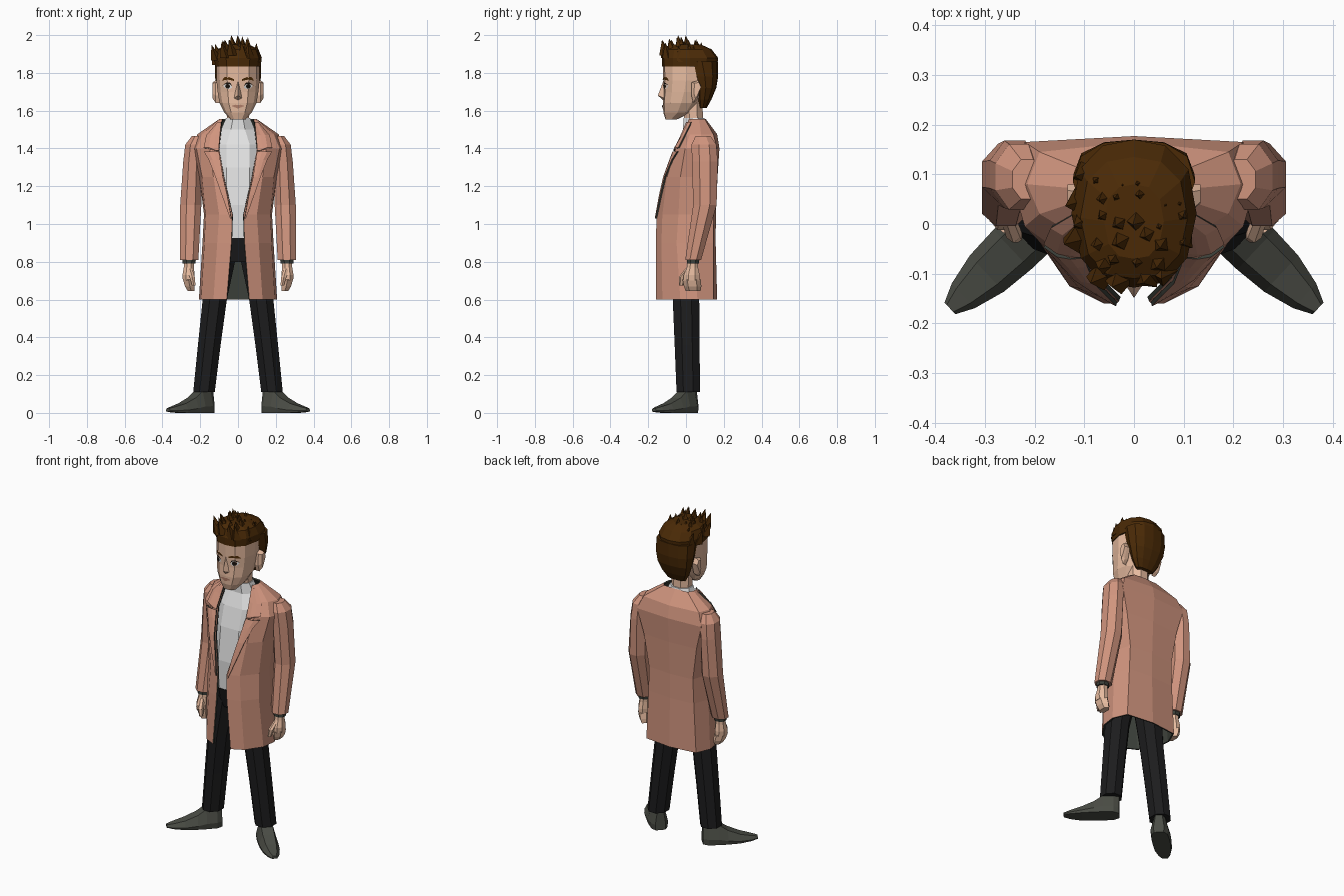
import bpy, bmesh, math, random
from mathutils import Vector
from mathutils.bvhtree import BVHTree

random.seed(4)


def mat(name, r, g, b):
    m = bpy.data.materials.new(name)
    m.diffuse_color = [(c / 255) ** 2.2 for c in (r, g, b)] + [1]
    return m


COAT = mat("coat_tan", 207, 147, 125)
LINING = mat("lining_dark", 62, 66, 60)
SKIN = mat("skin", 230, 186, 158)
HAIR = mat("hair_brown", 76, 46, 15)
SHIRT = mat("shirt_white", 226, 226, 226)
TROUSER = mat("trouser_black", 34, 34, 35)
SHOE = mat("shoe_grey", 76, 78, 71)
LIP = mat("lip", 176, 126, 106)
EYE = mat("eye_white", 235, 235, 235)
PUPIL = mat("pupil_dark", 30, 24, 20)


def finish(name, bm, mats, mirror=False, thick=0):
    me = bpy.data.meshes.new(name)
    bm.to_mesh(me)
    ob = bpy.data.objects.new(name, me)
    bpy.context.collection.objects.link(ob)
    for m in mats:
        me.materials.append(m)
    if mirror:
        ob.modifiers.new("mirror", 'MIRROR')
    if thick:
        s = ob.modifiers.new("thickness", 'SOLIDIFY')
        s.thickness, s.offset = thick, -1
        s.material_offset = s.material_offset_rim = 1
    return ob


def grid(bm, rows, closed):
    vs = [[bm.verts.new(p) for p in r] for r in rows]
    n = len(rows[0])
    for a, b in zip(vs, vs[1:]):
        for j in range(n if closed else n - 1):
            k = (j + 1) % n
            bm.faces.new((a[j], a[k], b[k], b[j]))
    return vs


def loft(name, rings, m, mirror=False):
    bm = bmesh.new()
    vs = grid(bm, rings, True)
    bm.faces.new(vs[0])
    bm.faces.new(vs[-1])
    bmesh.ops.recalc_face_normals(bm, faces=bm.faces)
    tree = BVHTree.FromBMesh(bm)
    finish(name, bm, [m], mirror)
    return tree


def octa(z, cx, cy, rx, ry, n=8):
    k = 1 / math.cos(math.pi / n)
    return [(cx + rx * k * math.cos((i + .5) * math.tau / n),
             cy + ry * k * math.sin((i + .5) * math.tau / n), z) for i in range(n)]


OUT = [(0, -1), (.5, -.93), (.85, -.6), (1, 0), (.87, .6), (.5, .92), (0, 1)]
OUT += [(-x, y) for x, y in OUT[5:0:-1]]


def skull(z, hw, yf, yb):
    return [(x * hw, (yf + yb) / 2 + y * (yb - yf) / 2, z) for x, y in OUT]


# Coat body: half sections from front edge round to back centre
coat = [
    (.60, (.06, -.16), (.13, -.125), (.195, -.03), (.207, .06), (.17, .145), (0, .165)),
    (.90, (.035, -.16), (.11, -.13), (.178, -.05), (.188, .05), (.155, .145), (0, .157)),
    (1.05, (.03, -.155), (.10, -.125), (.172, -.04), (.18, .05), (.15, .147), (0, .158)),
    (1.25, (.075, -.11), (.13, -.10), (.19, -.03), (.205, .06), (.18, .155), (0, .167)),
    (1.40, (.10, -.05), (.15, -.055), (.22, -.005), (.245, .08), (.22, .165), (0, .177)),
    (1.475, (.092, -.015), (.14, -.01), (.19, .02), (.215, .08), (.19, .145), (0, .165)),
    (1.555, (.085, .015), (.095, .03), (.1, .05), (.1, .07), (.08, .10), (0, .105))]
bm = bmesh.new()
grid(bm, [[(x, y, r[0]) for x, y in r[1:]] for r in coat], False)
coat_tree = BVHTree.FromBMesh(bm)
finish("coat_body", bm, [COAT, LINING], True, .009)


def on(tree, x, z, off):
    hit = tree.ray_cast(Vector((x, -1, z)), Vector((0, 1, 0)))[0]
    if hit is None:
        hit = tree.find_nearest(Vector((x, -.05, z)))[0]
    return (x, hit.y - off, z)


# Lapels and collar: strips laid on the coat front (height, inner x, outer x)
strips = {
    "lapel": [(1.03, .036, .042), (1.15, .057, .085), (1.25, .08, .12), (1.34, .094, .155), (1.385, .101, .182)],
    "collar": [(1.39, .101, .125), (1.405, .101, .182), (1.47, .096, .168), (1.54, .089, .108)]}
for name, rows in strips.items():
    bm = bmesh.new()
    grid(bm, [[on(coat_tree, a + (b - a) * t, z, .012) for t in (0, .33, .67, 1)]
              for z, a, b in rows], False)
    finish(name, bm, [COAT, LINING], True, .009)

# Sleeves and shirt cuffs
loft("sleeve", [octa(*r) for r in (
    (1.465, .215, .09, .03, .04), (1.42, .232, .095, .047, .066), (1.33, .24, .1, .05, .068),
    (1.1, .25, .1, .056, .062), (.81, .258, .038, .048, .042))], COAT, True)
loft("cuff", [octa(.82, .258, .038, .036, .034), octa(.79, .26, .036, .034, .032)], LINING, True)

# Hands: palm, curled fingers, thumb
loft("palm", [octa(*r) for r in (
    (.81, .258, .036, .026, .026), (.77, .26, .034, .027, .03), (.73, .262, .03, .032, .042),
    (.70, .262, .03, .03, .042))], SKIN, True)
loft("fingers", [octa(*r, 6) for r in (
    (.705, .262, .03, .029, .042), (.67, .255, .035, .026, .04), (.645, .248, .038, .018, .034))], SKIN, True)
loft("thumb", [octa(*r, 6) for r in (
    (.765, .255, .015, .012, .015), (.72, .243, -.018, .014, .017), (.675, .234, -.026, .009, .01))], SKIN, True)

# Trousers
loft("trouser_leg", [octa(*r) for r in (
    (.11, .18, .012, .057, .062), (.36, .152, .006, .06, .066), (.6, .123, 0, .064, .07),
    (.86, .083, .01, .08, .085))], TROUSER, True)
loft("trouser_waist", [octa(.80, 0, .01, .11, .08), octa(.86, 0, .015, .15, .1),
                       octa(.925, 0, .02, .145, .123)], TROUSER)

# Shoes: cross-sections along the foot, toes turned out (distance, half width, height)
d, side = Vector((.727, -.687, 0)), Vector((.687, .727, 0))
rings = []
for t, w, h, z in ((-.05, .03, .115, 0), (-.02, .05, .118, 0), (.04, .055, .115, 0), (.09, .055, .08, 0),
                   (.16, .05, .05, 0), (.225, .034, .033, .004), (.262, .016, .024, .008)):
    c = Vector((.18, .01, 0)) + d * t
    rings.append([c + side * (u * w) + Vector((0, 0, z + v * (h - z)))
                  for u, v in ((-.9, 0), (.9, 0), (1, .3), (.6, 1), (-.6, 1), (-1, .3))])
loft("shoe", rings, SHOE, True)

# Shirt with high collar, and neck
loft("shirt", [octa(*r) for r in (
    (.915, 0, .02, .14, .12), (1.1, 0, .02, .15, .125), (1.3, 0, .035, .15, .115),
    (1.42, 0, .05, .15, .098), (1.5, 0, .05, .09, .065), (1.56, 0, .042, .064, .056))], SHIRT)
loft("neck", [octa(1.53, 0, .04, .057, .05), octa(1.68, 0, .035, .057, .052)], SKIN)

# Head
head = loft("head", [skull(*r) for r in (
    (1.553, .04, -.108, -.05), (1.59, .072, -.12, .03), (1.64, .098, -.122, .07), (1.70, .108, -.118, .1),
    (1.76, .114, -.12, .12), (1.84, .114, -.122, .13), (1.9, .09, -.09, .12))], SKIN)
loft("ear", [[(x, y, z) for y, z in ((.03, 1.75), (.065, 1.76), (.08, 1.73), (.06, 1.66), (.04, 1.64), (.028, 1.68))]
             for x in (.095, .118)] +
     [[(.134, y, z) for y, z in ((.045, 1.745), (.068, 1.75), (.08, 1.725), (.06, 1.68), (.05, 1.665), (.042, 1.69))]],
     SKIN, True)
bm = bmesh.new()
for p in ((0, -.119, 1.76), (0, -.149, 1.68), (0, -.12, 1.655), (.024, -.112, 1.665), (-.024, -.112, 1.665)):
    bm.verts.new(p)
bmesh.ops.convex_hull(bm, input=bm.verts)
finish("nose", bm, [SKIN])

# Painted face details: thin plates laid on the head


def plate(name, pts, m, off, mirror=True):
    bm = bmesh.new()
    bm.faces.new([bm.verts.new(on(head, x, z, off)) for x, z in pts])
    finish(name, bm, [m], mirror)


plate("eye", [(.03, 1.722), (.045, 1.714), (.066, 1.717), (.078, 1.732), (.06, 1.744), (.042, 1.741)], EYE, .004)
plate("iris", [(.055 + .013 * math.cos(a), 1.729 + .013 * math.sin(a))
               for a in [i * math.tau / 8 for i in range(8)]], PUPIL, .007)
plate("eyelid", [(.028, 1.728), (.044, 1.741), (.062, 1.742), (.082, 1.734), (.062, 1.749), (.042, 1.748)], PUPIL, .006)
plate("eyebrow", [(.02, 1.757), (.055, 1.765), (.088, 1.758), (.07, 1.778), (.045, 1.777), (.02, 1.766)], HAIR, .006)
plate("mouth", [(-.036, 1.625), (0, 1.611), (.036, 1.625), (.012, 1.632), (0, 1.629), (-.012, 1.632)], LIP, .005, False)

# Hair: back shell, crown and spikes
loft("hair_back", [skull(*r) for r in (
    (1.615, .06, .07, .11), (1.66, .09, .06, .135), (1.72, .113, .05, .16),
    (1.78, .122, .03, .17), (1.86, .123, 0, .17))], HAIR)
loft("hair_crown", [skull(*r) for r in (
    (1.835, .12, -.126, .165), (1.88, .126, -.128, .17), (1.925, .108, -.11, .135), (1.95, .06, -.07, .08))], HAIR)
bm = bmesh.new()
for i in range(6):
    for j in range(6):
        x = -.1 + .04 * i + random.uniform(-.012, .012)
        y = -.105 + .04 * j + random.uniform(-.012, .012)
        if (x / .115) ** 2 + ((y - .01) / .14) ** 2 > 1.1:
            continue
        top = min(2.0, 1.99 - 4 * x * x - 2.2 * (y + .02) ** 2 + random.uniform(-.012, .012))
        tip = bm.verts.new((x * 1.17 - .012, y * 1.05 - .012, top))
        a0 = random.random() * 2
        base = [bm.verts.new((x + .032 * math.cos(a0 + k * math.tau / 4),
                              y + .032 * math.sin(a0 + k * math.tau / 4), top - .085)) for k in range(4)]
        for k in range(4):
            bm.faces.new((base[k], base[(k + 1) % 4], tip))
        bm.faces.new(base[::-1])
finish("hair_spikes", bm, [HAIR])
